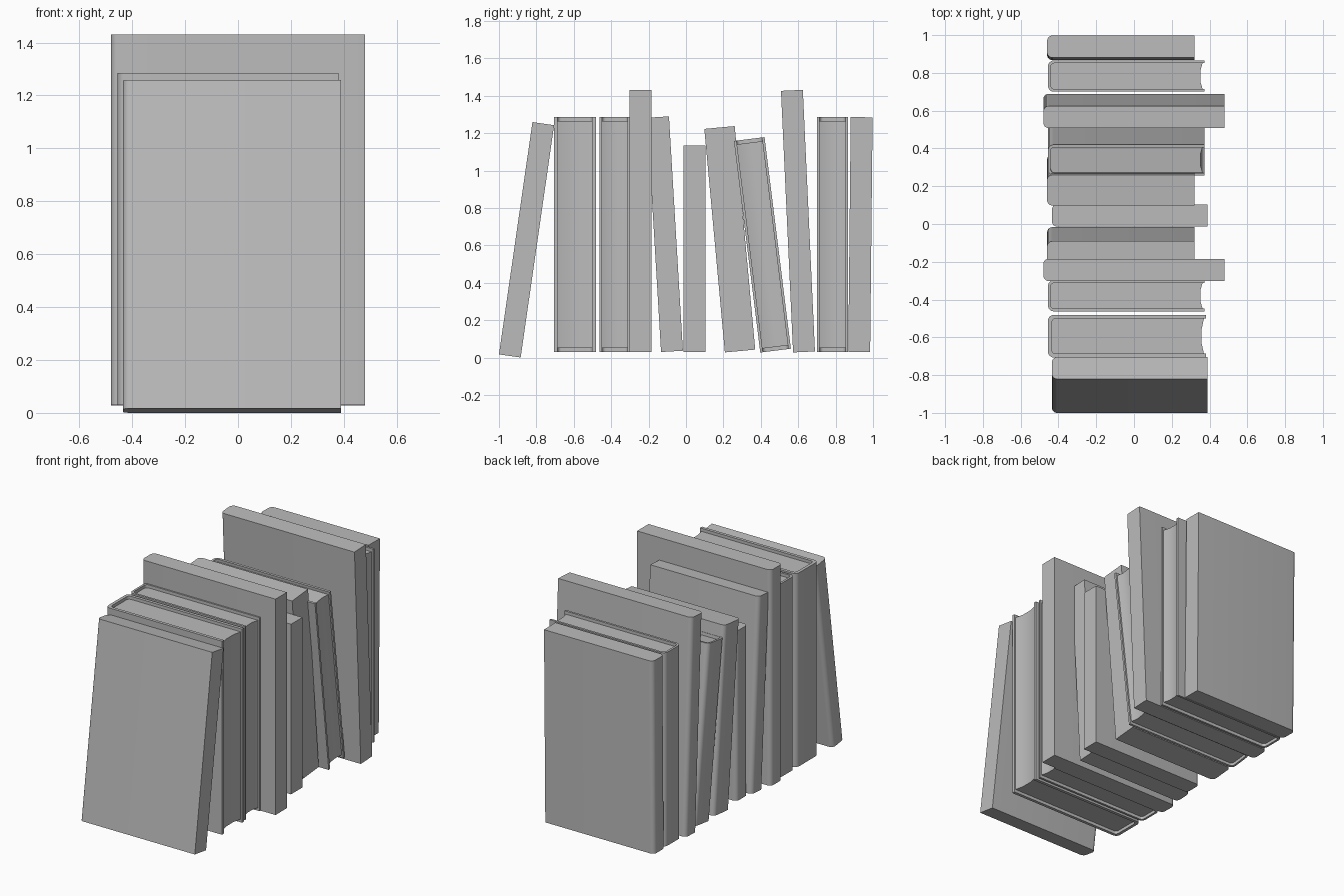
import bpy, bmesh
from math import sin, cos, pi, radians

cube = bpy.data.objects.get("Cube")
if cube:
    bpy.data.objects.remove(cube)

grey = bpy.data.materials.new("plain grey")
grey.use_nodes = True
colour = (0.5, 0.5, 0.5, 1)
grey.diffuse_color = colour
grey.node_tree.nodes["Principled BSDF"].inputs["Base Color"].default_value = colour


def spine(x, half, r, steps=6):
    """Rounded spine outline at x, running from the +y side to the -y side."""
    arc = [(x + r - r * sin(a), half - r + r * cos(a))
           for a in (pi / 2 * i / steps for i in range(steps + 1))]
    return arc + [(px, -py) for px, py in reversed(arc)]


def extrude(name, outline, z0, z1, base, lean):
    """Extrude a plan outline upward, then stand it at base, leaning about x."""
    bm = bmesh.new()
    face = bm.faces.new([bm.verts.new((x, y, z0)) for x, y in outline])
    out = bmesh.ops.extrude_face_region(bm, geom=[face])["geom"]
    top = [v for v in out if isinstance(v, bmesh.types.BMVert)]
    bmesh.ops.translate(bm, vec=(0, 0, z1 - z0), verts=top)
    bmesh.ops.recalc_face_normals(bm, faces=bm.faces)
    mesh = bpy.data.meshes.new(name)
    bm.to_mesh(mesh)
    bm.free()
    mesh.materials.append(grey)
    obj = bpy.data.objects.new(name, mesh)
    bpy.context.collection.objects.link(obj)
    obj.location = (0, *base)
    obj.rotation_euler.x = radians(lean)
    parts.append(obj)


def block_book(name, x0, x1, thick, height, base, lean):
    h = thick / 2
    extrude(name, [(x1, h)] + spine(x0, h, 0.028) + [(x1, -h)], 0, height, base, lean)


def hardcover(name, x0, x1, thick, height, base, lean, board):
    h = thick / 2
    inner = h - board
    outside = [(x1, h)] + spine(x0, h, 0.03) + [(x1, -h)]
    inside = [(x1, inner)] + spine(x0 + board, inner, 0.02) + [(x1, -inner)]
    extrude(name + "_cover", outside + inside[::-1], 0, height, base, lean)
    # page block with a hollowed fore edge
    fore = x1 - 0.01
    pages = ([(fore - 0.012, inner * 0.4), (fore, inner)]
             + spine(x0 + board, inner, 0.02)
             + [(fore, -inner), (fore - 0.012, -inner * 0.4)])
    extrude(name + "_pages", pages, 0.02, height - 0.02, base, lean)


parts = []
small, medium, large = (-0.435, 0.39), (-0.46, 0.32), (-0.48, 0.48)
bound = (-0.455, 0.373)

# solid books: width range, thickness, height, (y, z) of the foot, lean
block_book("front_leaning_book", *small, 0.117, 1.255, (-0.942, 0.0085), -8.2)
block_book("front_tall_book", *large, 0.117, 1.4, (-0.243, 0.03), 0)
block_book("slim_leaning_book", *medium, 0.117, 1.255, (-0.075, 0.033), 3.4)
block_book("short_book", *small, 0.117, 1.103, (0.045, 0.03), 0)
block_book("thick_leaning_book", *medium, 0.163, 1.2, (0.289, 0.035), 5.25)
block_book("rear_tall_book", *large, 0.117, 1.4, (0.631, 0.03), 2.65)
block_book("rear_end_book", *medium, 0.117, 1.255, (0.926, 0.03), -0.6)

# bound books with covers and inset pages
hardcover("wide_hardcover", bound[0], 0.38, 0.225, 1.255, (-0.594, 0.03), 0, 0.02)
hardcover("front_hardcover", *bound, 0.165, 1.255, (-0.38, 0.03), 0, 0.014)
hardcover("leaning_hardcover", *bound, 0.165, 1.14, (0.479, 0.037), 7.1, 0.014)
hardcover("rear_hardcover", *bound, 0.165, 1.255, (0.783, 0.03), 0, 0.014)

# smooth spines, crisp edges
bpy.ops.object.select_all(action="DESELECT")
for part in parts:
    part.select_set(True)
bpy.context.view_layer.objects.active = parts[0]
bpy.ops.object.shade_smooth_by_angle(angle=radians(30))
